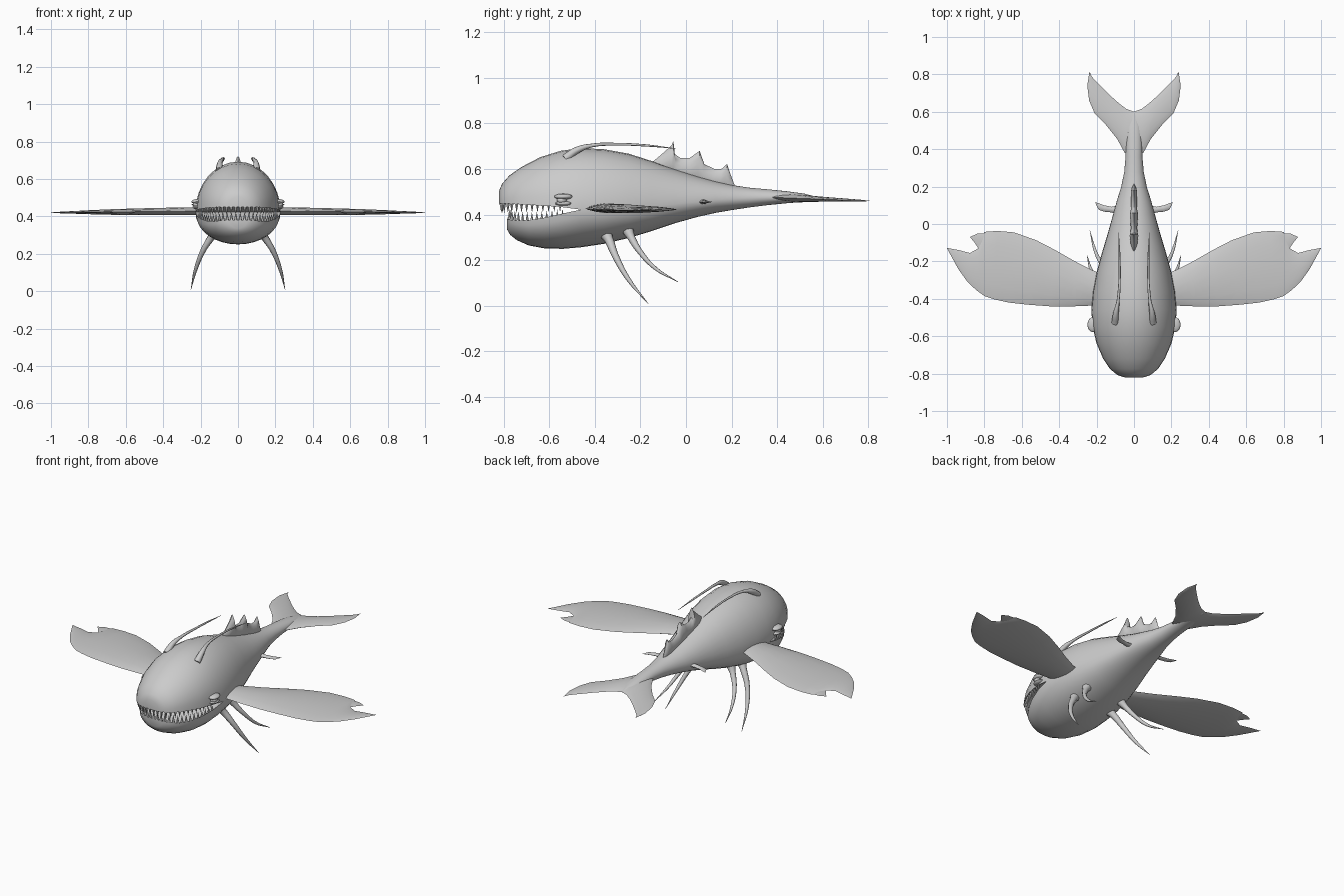
import bpy, bmesh, math
from mathutils import Vector

if "Cube" in bpy.data.objects:
    bpy.data.objects.remove(bpy.data.objects["Cube"])


def finish(bm, name, angle=50):
    bmesh.ops.remove_doubles(bm, verts=bm.verts, dist=0.0004)
    bmesh.ops.dissolve_degenerate(bm, edges=bm.edges, dist=0.0001)
    bmesh.ops.recalc_face_normals(bm, faces=bm.faces)
    me = bpy.data.meshes.new(name)
    bm.to_mesh(me)
    bm.free()
    ob = bpy.data.objects.new(name, me)
    bpy.context.collection.objects.link(ob)
    bpy.ops.object.select_all(action='DESELECT')
    ob.select_set(True)
    bpy.context.view_layer.objects.active = ob
    bpy.ops.object.shade_smooth_by_angle(angle=math.radians(angle))
    return ob


def mirror(ob):
    ob.modifiers.new("mirror", 'MIRROR').use_axis = (True, False, False)
    return ob


def skin(bm, rows, closed=False):
    grid = [[bm.verts.new(p) for p in r] for r in rows]
    n = len(rows[0])
    for a, b in zip(grid, grid[1:]):
        for j in range(n if closed else n - 1):
            k = (j + 1) % n
            bm.faces.new((a[j], a[k], b[k], b[j]))
    return grid


def fin(name, rows, normal):
    """Lens-section blade: each row is (edge point, edge point, half thickness)."""
    bm = bmesh.new()
    us = [0, .06, .2, .4, .6, .8, .94, 1]
    nrm = Vector(normal)
    rings = []
    for a, b, t in rows:
        a, b = Vector(a), Vector(b)
        up = [a.lerp(b, u) + nrm * t * math.sin(math.pi * u) ** .7 if 0 < u < 1 else a.lerp(b, u) for u in us]
        lo = [a.lerp(b, u) - nrm * t * math.sin(math.pi * u) ** .7 for u in us[-2:0:-1]]
        rings.append(up + lo)
    skin(bm, rings, True)
    return finish(bm, name)


def feeler(name, pts):
    """Tapered tube through (x, y, z, radius), one per side."""
    for side, s in (("left", 1), ("right", -1)):
        cu = bpy.data.curves.new(name, 'CURVE')
        cu.dimensions = '3D'
        cu.bevel_depth = 1
        cu.bevel_resolution = 2
        cu.resolution_u = 5
        cu.use_fill_caps = True
        sp = cu.splines.new('BEZIER')
        sp.bezier_points.add(len(pts) - 1)
        for bp, (x, y, z, r) in zip(sp.bezier_points, pts):
            bp.co = (s * x, y, z)
            bp.radius = r
            bp.handle_left_type = bp.handle_right_type = 'AUTO'
        ob = bpy.data.objects.new(f"{name}_{side}", cu)
        bpy.context.collection.objects.link(ob)
        bpy.ops.object.select_all(action='DESELECT')
        ob.select_set(True)
        bpy.context.view_layer.objects.active = ob
        bpy.ops.object.convert(target='MESH')


# Body: front sections are y, half width, top, upper lip, lower lip, bottom, jaw setback
head = [(-.82, .05, .505, .45, .38, .335, .035), (-.807, .09, .535, .45, .378, .312, .035),
        (-.775, .128, .572, .448, .373, .288, .033), (-.72, .165, .61, .445, .375, .265, .03),
        (-.64, .2, .652, .44, .387, .252, .02), (-.55, .222, .68, .434, .405, .25, .01),
        (-.46, .228, .692, .422, .422, .257, 0)]
# Rear sections: y, half width, top, seam, bottom
rear = [(-.36, .22, .687, .425, .272), (-.25, .198, .667, .43, .298), (-.15, .17, .635, .437, .328),
        (-.05, .14, .6, .446, .362), (.05, .112, .568, .456, .39), (.13, .09, .546, .464, .408),
        (.2, .068, .53, .468, .42), (.28, .052, .518, .472, .432), (.36, .045, .511, .475, .442),
        (.44, .043, .503, .475, .45), (.52, .038, .492, .472, .456), (.59, .012, .474, .466, .46)]
secs = head + [(y, w, t, s, s, b, 0) for y, w, t, s, b in rear]
N = 16
ang = [math.pi * i / N for i in range(N + 1)]
bm = bmesh.new()
upper = [[(w * math.cos(a), y, u + (t - u) * math.sin(a)) for a in ang] for y, w, t, u, l, b, d in secs]
lower = [[(w * math.cos(a), y + d, l - (l - b) * math.sin(a)) for a in ang] for y, w, t, u, l, b, d in secs]
palate, floor = [], []
for i, (y, w, t, u, l, b, d) in enumerate(head):
    arch = .05 * math.sin(math.pi * i / 6)
    palate.append([(w * math.cos(a), y, u + arch * math.sin(a)) for a in ang])
    floor.append([(w * math.cos(a), y + d, l - arch * math.sin(a)) for a in ang])
gu, gl = skin(bm, upper), skin(bm, lower)
skin(bm, palate[:-1] + [palate[-1]])
skin(bm, floor[:-1] + [floor[-1]])
bm.faces.new(gu[0])
bm.faces.new(gl[0])
finish(bm, "body", 60)


# Teeth: cones spaced evenly along each lip
def teeth(name, path, direction, count):
    pts = [Vector(p) for p in path]
    lens = [(b - a).length for a, b in zip(pts, pts[1:])]
    total = sum(lens)
    bm = bmesh.new()
    for k in range(count):
        d = total * (k + .5) / count
        i = 0
        while i < len(lens) - 1 and d > lens[i]:
            d -= lens[i]
            i += 1
        p = pts[i].lerp(pts[i + 1], d / lens[i])
        size = .5 + .5 * math.sin(math.pi * (k + .5) / count)
        p.x *= .95
        p.y += .01
        h = .044 * size
        base = [bm.verts.new(p + Vector((.011 * size * math.cos(a), .011 * size * math.sin(a), -.006 * direction)))
                for a in [math.tau * j / 6 for j in range(6)]]
        tip = bm.verts.new(p + Vector((0, 0, h * direction)))
        bm.faces.new(base)
        for j in range(6):
            bm.faces.new((base[j], base[(j + 1) % 6], tip))
    finish(bm, name, 40)


for name, rows, direction in (("upper_teeth", upper[:6], -1), ("lower_teeth", lower[:6], 1)):
    teeth(name, [r[-1] for r in reversed(rows)] + [r[0] for r in rows], direction, 30)

# Eyes with brow bumps
for name, loc, scale in (("eye", (.222, -.545, .463), (.02, .022, .016)),
                         ("eye_brow", (.219, -.538, .479), (.03, .04, .013)),
                         ("eye_pouch", (.219, -.538, .449), (.024, .036, .01))):
    bm = bmesh.new()
    bmesh.ops.create_uvsphere(bm, u_segments=16, v_segments=10, radius=1)
    for v in bm.verts:
        v.co = Vector(loc) + Vector([c * s for c, s in zip(v.co, scale)])
    mirror(finish(bm, name))

# Pectoral fins: lead x, lead y, trail x, trail y, half thickness
pect = [(.16, -.42, .16, -.27, .02), (.22, -.436, .22, -.248, .021), (.32, -.44, .315, -.2, .021),
        (.45, -.44, .42, -.14, .02), (.56, -.432, .52, -.088, .018), (.67, -.42, .64, -.045, .016),
        (.75, -.402, .73, -.037, .013), (.8, -.385, .8, -.042, .011), (.845, -.352, .832, -.13, .009),
        (.89, -.31, .877, -.155, .007), (.94, -.24, .935, -.14, .005), (1.0, -.13, .998, -.128, .001)]
zf = lambda x: .43 - .01 * x
mirror(fin("pectoral_fin", [((a, b, zf(a)), (c, d, zf(c)), t) for a, b, c, d, t in pect], (0, 0, 1)))
lobe = [(.79, -.05, .832, -.13, .003), (.84, -.052, .852, -.1, .002), (.877, -.07, .877, -.07, 0)]
mirror(fin("pectoral_fin_lobe", [((a, b, zf(a)), (c, d, zf(c)), t) for a, b, c, d, t in lobe], (0, 0, 1)))

# Tail flukes
fluke = [(0, .36, 0, .6, .018), (.05, .38, .04, .615, .016), (.09, .455, .08, .645, .013),
         (.15, .53, .125, .685, .01), (.21, .59, .175, .735, .008), (.24, .66, .205, .765, .006),
         (.25, .74, .225, .787, .004), (.238, .815, .237, .813, 0)]
zt = lambda y: .49 - .037 * y
mirror(fin("tail_fluke", [((a, b, zt(b)), (c, d, zt(d)), t) for a, b, c, d, t in fluke], (0, 0, 1)))

# Small rear fins
small = [(.08, .05, .08, .1, .012), (.12, .062, .12, .092, .009), (.16, .066, .16, .1, .007),
         (.19, .077, .185, .11, .004), (.208, .116, .207, .117, 0)]
mirror(fin("rear_fin", [((a, b, .456), (c, d, .456), t) for a, b, c, d, t in small], (0, 0, 1)))

# Spiked dorsal fin: base y, base z, top y, top z, half thickness
dorsal = [(-.155, .6, -.155, .625, .003), (-.1, .58, -.11, .662, .018), (-.06, .565, -.064, .703, .024),
          (-.05, .56, -.055, .723, .022), (-.04, .56, -.049, .666, .02), (-.02, .55, -.024, .648, .017),
          (.015, .545, .015, .648, .02), (.05, .535, .06, .68, .023), (.07, .53, .08, .622, .018),
          (.115, .515, .125, .6, .016), (.15, .51, .155, .6, .018), (.17, .505, .18, .622, .017),
          (.185, .5, .195, .578, .012), (.205, .5, .214, .528, .004)]
fin("dorsal_fin", [((0, a, b), (0, c, d), t) for a, b, c, d, t in dorsal], (1, 0, 0))

# Head streamers and belly feelers
feeler("head_streamer", [(.1, -.53, .645, .02), (.097, -.48, .682, .015), (.085, -.41, .704, .008),
                         (.077, -.3, .709, .006), (.077, -.18, .704, .005), (.082, -.045, .69, .001)])
feeler("front_feeler", [(.11, -.36, .33, .034), (.14, -.338, .29, .02), (.185, -.31, .22, .015),
                        (.225, -.255, .12, .01), (.252, -.165, .008, .001)])
feeler("back_feeler", [(.11, -.26, .345, .03), (.14, -.24, .3, .017), (.18, -.2, .235, .012),
                       (.21, -.135, .165, .008), (.236, -.035, .105, .001)])
